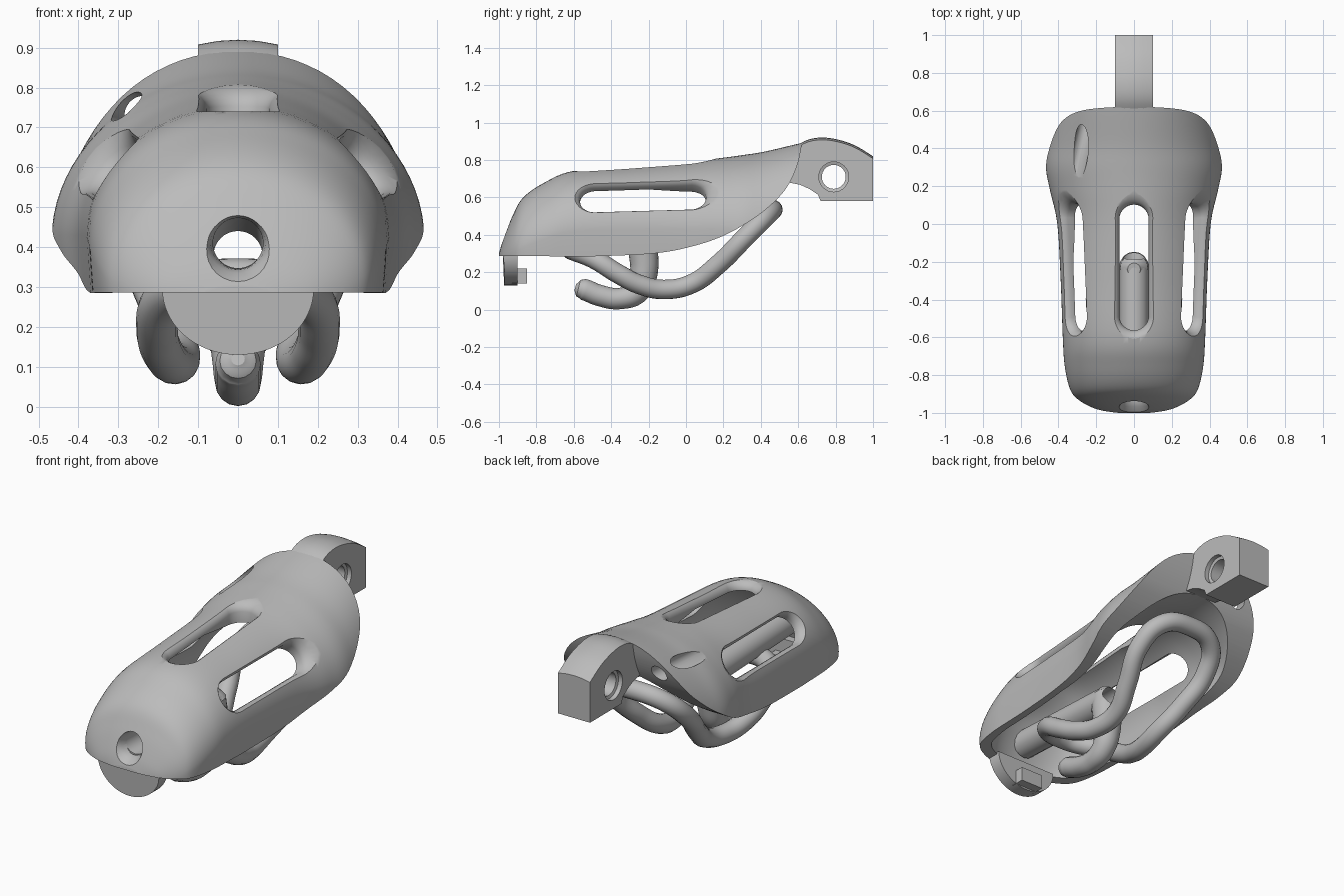
import bpy, bmesh, math

if "Cube" in bpy.data.objects:
    bpy.data.objects.remove(bpy.data.objects["Cube"])

grey = bpy.data.materials.new("plain grey")
grey.use_nodes = True
GREY = (0.5, 0.5, 0.5, 1)
grey.diffuse_color = GREY
grey.node_tree.nodes["Principled BSDF"].inputs["Base Color"].default_value = GREY


def add(name, mesh):
    obj = bpy.data.objects.new(name, mesh)
    bpy.context.collection.objects.link(obj)
    mesh.materials.clear()
    mesh.materials.append(grey)
    return obj


def loft(name, rings):
    """Closed solid through rings that all have the same number of points."""
    bm = bmesh.new()
    loops = [[bm.verts.new(p) for p in ring] for ring in rings]
    n = len(loops[0])
    for a, b in zip(loops, loops[1:]):
        for i in range(n):
            j = (i + 1) % n
            bm.faces.new((a[i], a[j], b[j], b[i]))
    bm.faces.new(loops[0])
    bm.faces.new(loops[-1])
    bmesh.ops.recalc_face_normals(bm, faces=bm.faces)
    mesh = bpy.data.meshes.new(name)
    bm.to_mesh(mesh)
    bm.free()
    return add(name, mesh)


def bake(obj):
    """Replace an object by its evaluated mesh."""
    deps = bpy.context.evaluated_depsgraph_get()
    mesh = bpy.data.meshes.new_from_object(obj.evaluated_get(deps))
    name = obj.name
    bpy.data.objects.remove(obj)
    return add(name, mesh)


def cut(obj, cutter):
    mod = obj.modifiers.new("cut", 'BOOLEAN')
    mod.operation = 'DIFFERENCE'
    mod.solver = 'EXACT'
    mod.object = cutter
    bpy.context.view_layer.update()
    obj = bake(obj)
    bpy.data.objects.remove(cutter)
    return obj


def smooth_path(pts, steps):
    """Catmull-Rom through tuples of any length."""
    out = []
    for i in range(len(pts) - 1):
        a, b = pts[max(i - 1, 0)], pts[i]
        c, d = pts[i + 1], pts[min(i + 2, len(pts) - 1)]
        for s in range(steps):
            t = s / steps
            out.append(tuple(
                0.5 * (2 * q + (r - p) * t + (2 * p - 5 * q + 4 * r - u) * t * t
                       + (3 * q - p - 3 * r + u) * t ** 3)
                for p, q, r, u in zip(a, b, c, d)))
    return out + [pts[-1]]


# Shell stations: y, half width, crown height, shoulder height, roundness
STATIONS = [
    (-1, .1, .3, .26, 2.2), (-.98, .2, .37, .27, 2.2), (-.93, .295, .495, .3, 2.1),
    (-.87, .34, .6, .33, 2.05), (-.75, .367, .683, .38, 2), (-.6, .377, .742, .42, 2),
    (-.3, .388, .766, .43, 1.97), (0, .406, .79, .43, 1.92), (.18, .445, .81, .43, 1.93),
    (.3, .467, .826, .42, 1.97), (.42, .458, .845, .42, 2), (.6, .437, .887, .42, 2.1),
    (.75, .42, .92, .42, 2.1)]


def dome(name, wall, thick_side, thick_crown, floor, tail):
    """Arched solid; a wall above zero insets it, with extra thickness to the rear."""
    rings = []
    for y, w, top, mid, n in smooth_path(STATIONS, 6):
        rear = min(max((y + .2) / .8, 0), 1)
        w, h = w - wall - thick_side * rear, top - mid - thick_crown * rear
        ring = [(w * .95, floor)]
        for i in range(41):
            a = math.pi * i / 40
            c, s = math.cos(a), max(math.sin(a), 0)
            ring.append((math.copysign(w * abs(c) ** (2 / n), c), mid - wall + h * s ** (2 / n)))
        ring.append((-w * .95, floor))
        shift = wall if y < -.8 else wall * max(0, (-.3 - y) / .5)
        rings.append([(x, y + shift + (tail if y > .74 else 0), z) for x, z in ring])
    return loft(name, rings)


shell = dome("shell", 0, 0, 0, .15, 0)
shell = cut(shell, dome("hollow", .045, .08, .16, .05, .1))

# Sweeping lower and rear edge of the shell
edge = smooth_path([(-.5, .285), (-.2, .298), (0, .33), (.2, .395), (.38, .5), (.5, .605),
                    (.56, .69), (.6, .79), (.622, .9)], 6)
trim = [(-1.3, .287)] + edge + [(.63, 1.2), (1.2, 1.2), (1.2, -.2), (-1.3, -.2)]
shell = cut(shell, loft("trim", [[(x, y, z) for y, z in trim] for x in (-.8, .8)]))


def slot_cutter(angle, origin, layers, tilt):
    """Long round-ended cutter with a flared mouth, turned about y."""
    rings = []
    for depth, r in layers:
        ring = []
        for i in range(32):
            a = 2 * math.pi * (i + .5) / 32
            u = r * math.cos(a)
            y = (.025 if math.sin(a) > 0 else -.485) + r * math.sin(a)
            d = depth + tilt * (y + .2)
            ring.append((u * math.cos(angle) + d * math.sin(angle), y,
                         origin - u * math.sin(angle) + d * math.cos(angle)))
        rings.append(ring)
    return loft("slot_cutter", rings)


# Three vent slots
shell = cut(shell, slot_cutter(0, 0, [(.5, .076), (.73, .078), (.745, .084), (.757, .093),
                                      (.767, .108), (.8, .18)], .08))
for side in (-1, 1):
    shell = cut(shell, slot_cutter(side * math.radians(55), .385,
                                   [(.15, .082), (.36, .082), (.375, .088), (.387, .096),
                                    (.4, .11), (.45, .18)], .05))


def bore(axis, stops):
    """Round cutter along x or y; stops are (position, side, height, radius)."""
    rings = []
    for p, q, z, r in stops:
        ring = []
        for i in range(32):
            a = 2 * math.pi * i / 32
            k = q + r * math.cos(a)
            ring.append((p, k, z + r * math.sin(a)) if axis == 'x' else (k, p, z + r * math.sin(a)))
        rings.append(ring)
    return loft("bore", rings)


def nose_bore():
    """Flared passage that drops slightly towards the back."""
    return bore('y', [(y, 0, .412 - .043 * (y + .95), r) for y, r in
                      ((-1.03, .125), (-.985, .092), (-.965, .078), (-.945, .069),
                       (-.91, .063), (-.05, .061))])


# Flared nose hole and the slanted hole at the right rear
shell = cut(shell, nose_bore())
shell = cut(shell, bore('y', [(.2, -.325, .77, .046), (.75, -.2, .72, .046)]))

# Rounded tab below the nose, with its small inner catch
outline = [(.19 * math.cos(a), .295 - .165 * math.sin(a))
           for a in [math.pi * i / 32 for i in range(33)]]
tab = loft("nose_tab", [[(x, -.998 + .5 * x * x + .15 * (.3 - z), z) for x, z in outline],
                        [(x, -.9, z) for x, z in outline]])
catch = loft("tab_catch", [[(x, y, z) for x, z in ((-.07, .14), (.07, .14), (.07, .22), (-.07, .22))]
                           for y in (-.93, -.85)])

# Rear lug with a stepped cross hole
crown = smooth_path([(.58, .872), (.65, .908), (.72, .92), (.8, .912), (.9, .88), (1, .82)], 5)
belly = [(1, .58), (.72, .58), (.705, .615), (.66, .645), (.61, .668), (.55, .68)]
lug = loft("rear_lug", [[(x, y, z - .012 * (abs(x) / .1) ** 2) if z > .8 else (x, y, z)
                         for y, z in crown + belly] for x in (-.1, -.05, 0, .05, .1)])
lug = cut(lug, bore('x', [(x, .79, .71, r) for x, r in
                          ((-.2, .08), (-.075, .08), (-.07, .064), (.07, .064), (.075, .08), (.2, .08))]))


def tube(name, points, radius, closed=False):
    """Round wire through points (x, y, z, thickness factor)."""
    curve = bpy.data.curves.new(name, 'CURVE')
    curve.dimensions = '3D'
    curve.bevel_depth = radius
    curve.bevel_resolution = 6
    curve.resolution_u = 8
    curve.use_fill_caps = True
    spline = curve.splines.new('BEZIER')
    spline.bezier_points.add(len(points) - 1)
    spline.use_cyclic_u = closed
    for bp, p in zip(spline.bezier_points, points):
        bp.co = p[:3]
        bp.radius = p[3]
        bp.handle_left_type = bp.handle_right_type = 'AUTO'
    obj = bpy.data.objects.new(name, curve)
    bpy.context.collection.objects.link(obj)
    bpy.context.view_layer.update()
    return bake(obj)


# Waisted wire loop under the shell, mirrored from its left half
half = [(.1, -.59, .31, 1), (.185, -.49, .27, 1), (.203, -.36, .19, 1), (.188, -.25, .135, 1),
        (.16, -.12, .108, 1), (.148, .03, .138, 1), (.19, .17, .24, 1), (.23, .32, .39, 1),
        (.17, .43, .5, 1)]
other = [(-x, y, z, k) for x, y, z, k in reversed(half)]
loop = tube("wire_loop", [(0, -.615, .32, 1)] + half + [(0, .465, .535, 1)] + other, .052, True)

# Passage behind the nose hole, turning down into a forward hook
passage = tube("nose_passage", [(0, -.915, .411, 1), (0, -.55, .395, 1), (0, -.235, .381, 1)], .077)
passage = cut(passage, nose_bore())
hook = tube("centre_hook", [(0, -.592, .12, .3), (0, -.575, .115, .8), (0, -.545, .108, 1),
                            (0, -.46, .075, 1), (0, -.35, .06, 1), (0, -.255, .1, 1.1),
                            (0, -.225, .2, 1.3), (0, -.23, .33, 1.4), (0, -.235, .41, 1.3),
                            (0, -.24, .455, .6)], .057)
hook = cut(hook, nose_bore())

# Smooth shading with crisp edges
bpy.ops.object.select_all(action='DESELECT')
for part, name in ((shell, "shell"), (tab, "nose_tab"), (catch, "tab_catch"), (lug, "rear_lug"),
                   (loop, "wire_loop"), (passage, "nose_passage"), (hook, "centre_hook")):
    part.name = name
    part.select_set(True)
bpy.context.view_layer.objects.active = shell
bpy.ops.object.shade_smooth_by_angle(angle=math.radians(32))
